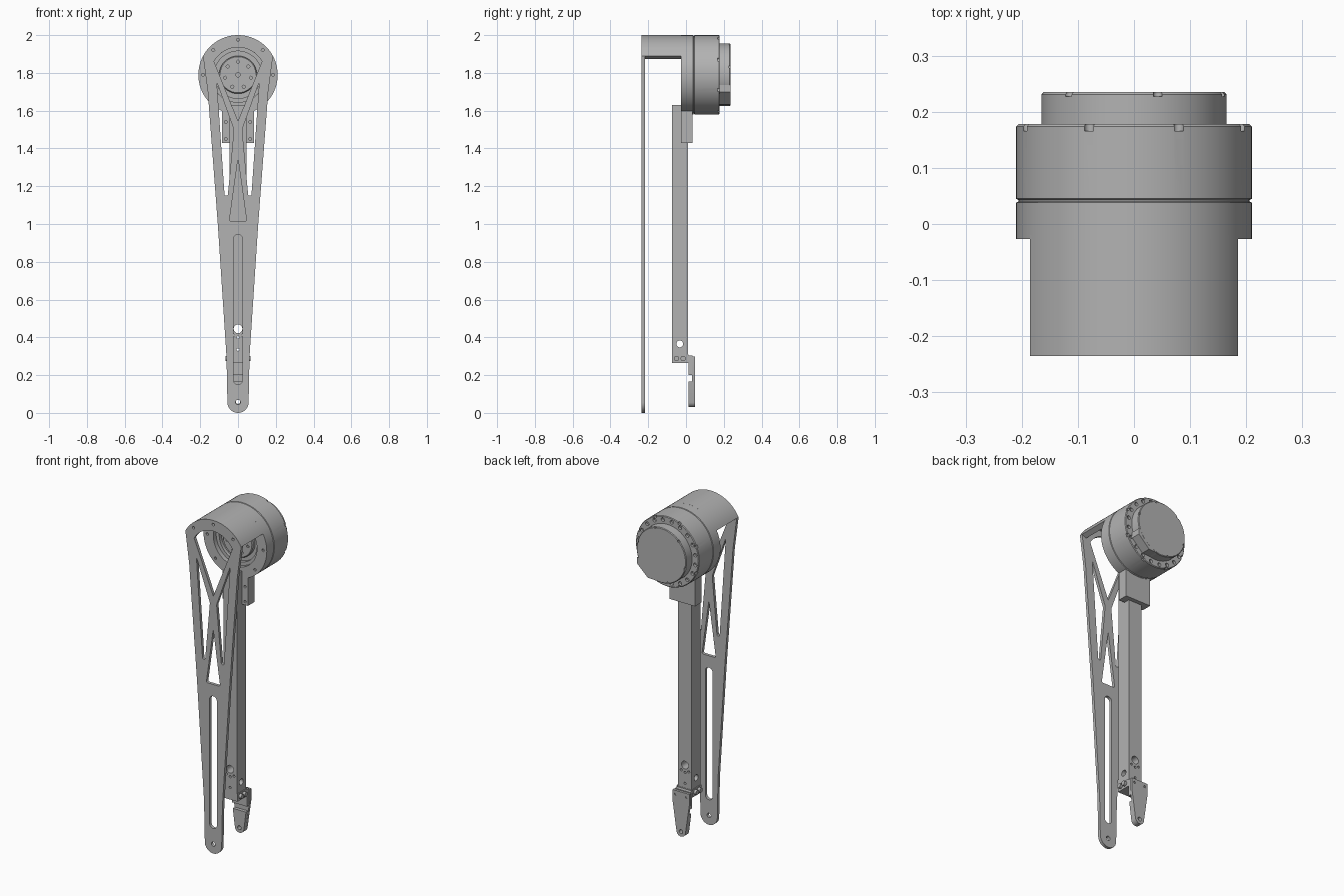
import bpy, bmesh
from math import sin, cos, pi, radians
from mathutils import Matrix, Vector

cube = bpy.data.objects.get("Cube")
if cube:
    bpy.data.objects.remove(cube)

GREY = bpy.data.materials.new("machined grey")
GREY.use_nodes = True
GREY.diffuse_color = (0.45, 0.45, 0.45, 1)
GREY.node_tree.nodes["Principled BSDF"].inputs["Base Color"].default_value = (0.45, 0.45, 0.45, 1)

HUB = 1.79   # height of the hub axis
R = 0.21     # hub radius


def finish(name, bm):
    bmesh.ops.recalc_face_normals(bm, faces=bm.faces)
    mesh = bpy.data.meshes.new(name)
    bm.to_mesh(mesh)
    bm.free()
    mesh.materials.append(GREY)
    ob = bpy.data.objects.new(name, mesh)
    bpy.context.collection.objects.link(ob)
    return ob


def arc(radius, a0, a1, cz, n=32):
    angles = [radians(a0 + (a1 - a0) * i / n) for i in range(n + 1)]
    return [(radius * cos(a), cz + radius * sin(a)) for a in angles]


def prism(name, outline, y0, y1, rounding=0):
    """Extrude an x-z outline along y, optionally rounding its corners."""
    bm = bmesh.new()
    face = bm.faces.new([bm.verts.new((x, y0, z)) for x, z in outline])
    if rounding:
        bmesh.ops.bevel(bm, geom=list(bm.verts), offset=rounding, segments=5,
                        profile=0.5, affect='VERTICES')
    out = bmesh.ops.extrude_face_region(bm, geom=list(bm.faces))
    moved = [v for v in out["geom"] if isinstance(v, bmesh.types.BMVert)]
    bmesh.ops.translate(bm, verts=moved, vec=(0, y1 - y0, 0))
    return finish(name, bm)


def box(name, x0, x1, y0, y1, z0, z1):
    return prism(name, [(x0, z0), (x1, z0), (x1, z1), (x0, z1)], y0, y1)


def rods(name, centres, radius, length, axis='Y', segments=16):
    """Several equal cylinders in one mesh."""
    bm = bmesh.new()
    turn = Matrix.Rotation(pi / 2, 4, 'X' if axis == 'Y' else 'Y')
    for c in centres:
        bmesh.ops.create_cone(bm, cap_ends=True, segments=segments, radius1=radius,
                              radius2=radius, depth=length,
                              matrix=Matrix.Translation(Vector(c)) @ turn)
    return finish(name, bm)


def ring(radius, count, y, start=0):
    return [(radius * cos(start + 2 * pi * i / count), y,
             HUB + radius * sin(start + 2 * pi * i / count)) for i in range(count)]


def lathe(name, profile, segments=72):
    """Turn (radius, y) points about the hub axis; both ends close on the axis."""
    bm = bmesh.new()
    rows = []
    for r, y in profile:
        if r == 0:
            rows.append([bm.verts.new((0, y, HUB))] * segments)
        else:
            rows.append([bm.verts.new(p) for p in ring(r, segments, y)])
    for a, b in zip(rows, rows[1:]):
        for i in range(segments):
            j = (i + 1) % segments
            bm.faces.new(list(dict.fromkeys((a[i], a[j], b[j], b[i]))))
    return finish(name, bm)


def cut(target, *cutters):
    """Subtract the cutters and remove them."""
    for c in cutters:
        m = target.modifiers.new("cut", 'BOOLEAN')
        m.operation, m.solver, m.object = 'DIFFERENCE', 'EXACT', c
    bpy.context.view_layer.update()
    graph = bpy.context.evaluated_depsgraph_get()
    mesh = bpy.data.meshes.new_from_object(target.evaluated_get(graph))
    target.modifiers.clear()
    target.data = mesh
    for c in cutters:
        bpy.data.objects.remove(c)


# Front truss plate
side = [(0.160, 1.70), (0.107, 1.0), (0.061, 0.3)]
outline = arc(R, 28.2, 151.8, HUB)
outline += [(-x, z) for x, z in side]
outline += arc(0.056, 180, 360, 0.056, 20) + side[::-1]
plate = prism("truss_plate", outline, -0.235, -0.217)

Y0, Y1 = -0.3, -0.15
window = [(0.112, 1.75), (0.022, 1.50), (0.054, 1.15), (0.071, 1.15)]
cut(plate,
    prism("top_window", arc(0.145, 29, 151, HUB) + [(0, 1.545)], Y0, Y1),
    prism("left_window", window, Y0, Y1, 0.007),
    prism("right_window", [(-x, z) for x, z in window], Y0, Y1, 0.007),
    prism("lower_window", [(0, 1.345), (-0.046, 1.015), (0.046, 1.015)], Y0, Y1, 0.01),
    prism("slot", arc(0.024, 0, 180, 0.92, 12) + arc(0.024, 180, 360, 0.174, 12), Y0, Y1),
    rods("pivot_hole", [(0, -0.226, 0.056)], 0.013, 0.1),
    rods("screw_holes", ring(0.185, 8, -0.226, pi / 4)[:3], 0.008, 0.1))

# Arched shell joining the plate to the hub
prism("arch_shell", arc(R, 28.2, 151.8, HUB) + arc(0.178, 151.8, 28.2, HUB), -0.217, -0.02)

# Round hub with stepped front recess, seam groove and rear cap
hub = lathe("hub", [
    (0, -0.005), (0.095, -0.005), (0.1, 0), (0.1, 0.02), (0.125, 0.02), (0.125, 0),
    (0.145, 0), (0.145, -0.027), (R, -0.027), (R, 0.038), (0.206, 0.04), (0.206, 0.043),
    (R, 0.045), (R, 0.174), (0.206, 0.178), (0.165, 0.178), (0.165, 0.231),
    (0.161, 0.235), (0, 0.235)])
cut(hub,
    rods("rear_holes", ring(0.188, 20, 0.178, pi / 20), 0.011, 0.03),
    rods("rim_notches", ring(0.207, 8, 0.178, pi / 8), 0.009, 0.024),
    rods("cap_notches", ring(0.163, 6, 0.235, pi / 12), 0.008, 0.016),
    rods("front_holes", ring(0.185, 8, -0.027), 0.008, 0.02),
    rods("disc_holes", ring(0.07, 7, -0.005, pi / 2), 0.008, 0.02),
    rods("disc_centre", [(0, -0.005, HUB)], 0.012, 0.02))

# Flat-sided corner on the rear cap
prism("cap_corner", [(0.162, 1.735), (0.162, 1.70), (0.09, 1.632), (0, 1.628), (0, 1.735)],
      0.17, 0.2345)

# Mounting block under the hub
mount = box("arm_mount", -0.085, 0.085, -0.027, 0.035, 1.43, 1.64)
cut(mount, rods("mount_holes", [(s * 0.065, -0.027, z) for s in (-1, 1)
                                for z in (1.45, 1.54, 1.6)], 0.007, 0.03))

# Straight arm
arm = box("arm_tube", -0.045, 0.045, -0.075, 0.01, 0.3, 1.63)
cut(arm,
    rods("cross_hole", [(0, -0.033, 0.365)], 0.018, 0.3, 'X', 24),
    rods("through_hole", [(0, -0.033, 0.445)], 0.023, 0.3, 'Y', 24),
    rods("small_holes", [(x, -0.033, z) for x, z in
                         ((0, 0.4), (-0.025, 0.41), (0.025, 0.41), (0, 0.335))], 0.007, 0.3))

# Foot bracket below the arm, with side bolts
box("foot_block", -0.05, 0.05, -0.075, 0.012, 0.263, 0.308)
box("foot_ledge", -0.05, 0.05, 0.0, 0.034, 0.29, 0.303)
rods("foot_bolts", [(s * 0.056, y, 0.288) for s in (-1, 1) for y in (-0.05, -0.015)],
     0.014, 0.02, 'X')

# Tapered foot tongue with front pads
tip = arc(0.03, 190, 350, 0.06, 16)
foot = prism("foot_tongue", [(-0.056, 0.298), (-0.056, 0.235)] + tip
             + [(0.056, 0.235), (0.056, 0.298)], 0.033, 0.048)
box("foot_upper_pad", -0.05, 0.05, 0.013, 0.034, 0.2, 0.295)
pad = prism("foot_lower_pad", [(-0.044, 0.165)] + tip + [(0.044, 0.165)], 0.013, 0.034)
for part in (foot, pad):
    cut(part, rods("foot_pivot", [(0, 0.03, 0.06)], 0.012, 0.1))
cut(foot, rods("foot_screws", [(s * 0.036, 0.048, 0.275) for s in (-1, 1)], 0.007, 0.012))

# Smooth round surfaces, keep hard edges
bpy.ops.object.select_all(action='DESELECT')
for ob in bpy.context.collection.objects:
    if ob.type == 'MESH':
        ob.select_set(True)
        bpy.context.view_layer.objects.active = ob
bpy.ops.object.shade_smooth_by_angle(angle=radians(30))
